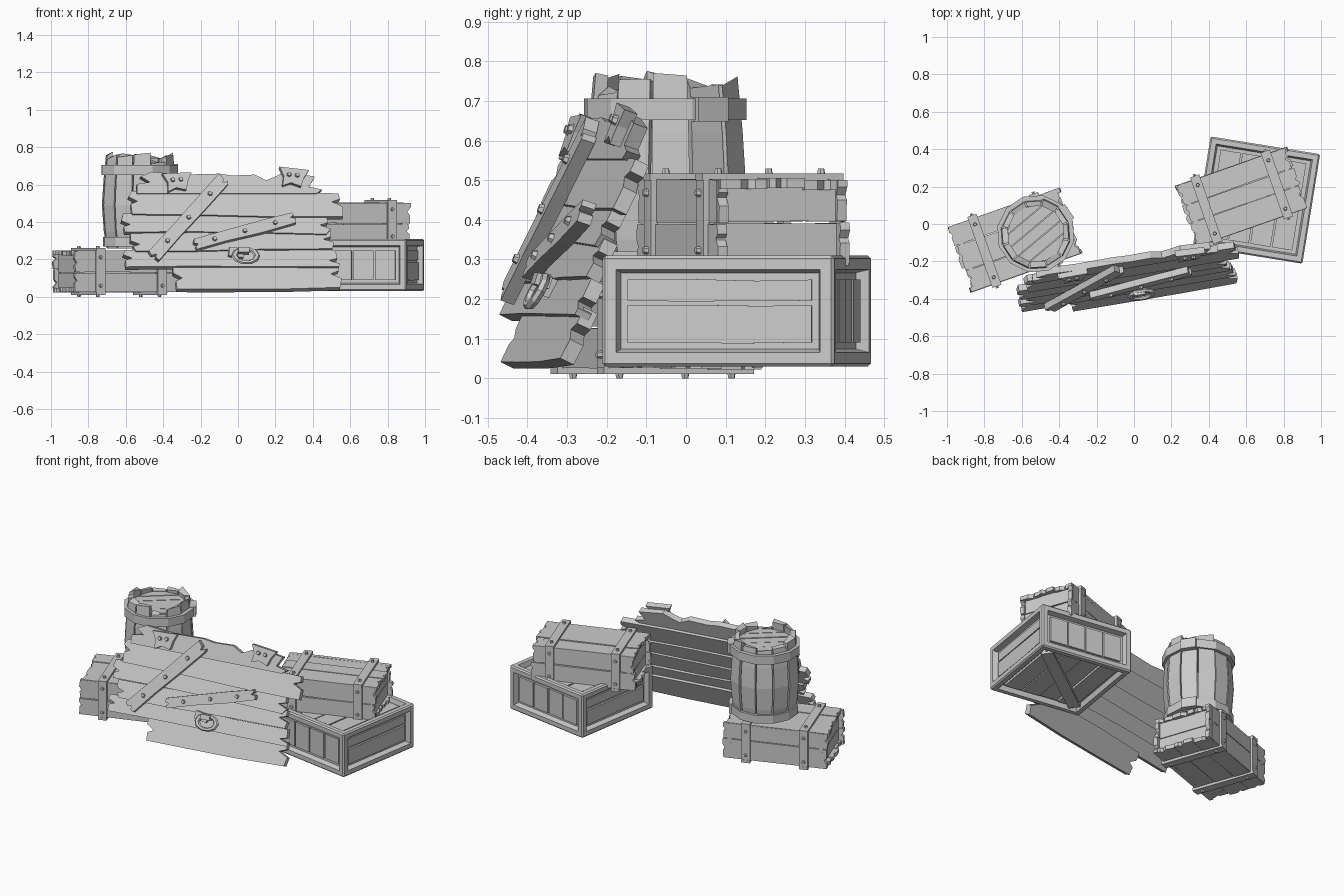
import bpy, bmesh, random
from math import sin, cos, pi, radians, atan2, hypot
from mathutils import Matrix, Vector

if "Cube" in bpy.data.objects:
    bpy.data.objects.remove(bpy.data.objects["Cube"])

random.seed(7)
T = lambda x, y, z: Matrix.Translation((x, y, z))
R = lambda deg, axis: Matrix.Rotation(radians(deg), 4, axis)
jit = lambda a: random.uniform(-a, a)


def finish(bm, name):
    bmesh.ops.recalc_face_normals(bm, faces=bm.faces[:])
    me = bpy.data.meshes.new(name)
    bm.to_mesh(me)
    bm.free()
    ob = bpy.data.objects.new(name, me)
    bpy.context.collection.objects.link(ob)
    return ob


def prism(bm, pts, y0, y1, M):
    """Extrude an x/z outline along y; -y is the outer side."""
    a = [bm.verts.new(M @ Vector((x, y0, z))) for x, z in pts]
    b = [bm.verts.new(M @ Vector((x, y1, z))) for x, z in pts]
    bm.faces.new(a)
    bm.faces.new(b[::-1])
    for i in range(len(pts)):
        j = (i + 1) % len(pts)
        bm.faces.new((a[i], b[i], b[j], a[j]))


def plank(bm, u0, u1, v0, v1, M, thick=0.03, rag=0.0, wav=0.003):
    """Board with wavy long edges and, if rag > 0, splintered ends."""
    h, w = v1 - v0, u1 - u0
    pts = [(u0 + abs(jit(rag)), v0)]
    pts += [(u0 + w * t, v0 + jit(wav)) for t in (.3, .65)]
    pts += [(u1 - abs(jit(rag)), v0)]
    if rag:
        k = random.uniform(.35, .65)
        pts += [(u1, v0 + h * (k - .2)), (u1 - rag * 2.2, v0 + h * k), (u1 - rag * .5, v0 + h * (k + .12))]
    pts += [(u1 - abs(jit(rag)), v1)]
    pts += [(u0 + w * t, v1 + jit(wav)) for t in (.7, .35)]
    pts += [(u0 + abs(jit(rag)), v1)]
    if rag:
        k = random.uniform(.35, .65)
        pts += [(u0, v0 + h * (k + .2)), (u0 + rag * 1.8, v0 + h * k), (u0 + rag * .4, v0 + h * (k - .12))]
    prism(bm, pts, 0, thick, M)


def bar(bm, u0, u1, v0, v1, y0, y1, M):
    prism(bm, [(u0, v0), (u1, v0), (u1, v1), (u0, v1)], y0, y1, M)


def bolt(bm, u, v, y, M, r=0.011, d=0.014):
    bmesh.ops.create_cone(bm, cap_ends=True, segments=6, radius1=r, radius2=r * .75, depth=d,
                          matrix=M @ T(u, y - d / 2 + .002, v) @ R(90, 'X'))


def box_sides(L, W, H, M):
    """(matrix, u half, v range) for front, back, +x, -x, top, bottom."""
    return [(M @ T(0, -W/2, 0), L/2, 0, H), (M @ T(0, W/2, 0) @ R(180, 'Z'), L/2, 0, H),
            (M @ T(L/2, 0, 0) @ R(90, 'Z'), W/2, 0, H), (M @ T(-L/2, 0, 0) @ R(-90, 'Z'), W/2, 0, H),
            (M @ T(0, 0, H) @ R(-90, 'X'), L/2, -W/2, W/2), (M @ R(90, 'X'), L/2, -W/2, W/2)]


# Long strapped plank crates
def strapped_crate(name, L, W, H, M, strap):
    wood, straps = bmesh.new(), bmesh.new()
    for i, (F, u, v0, v1) in enumerate(box_sides(L, W, H, M)):
        n = 3 if i > 3 else 2
        end = i in (2, 3)
        cuts = [v0] + [v0 + (v1 - v0) * (k / n) + jit(.018) for k in range(1, n)] + [v1]
        for a, b in zip(cuts, cuts[1:]):
            ext = 0 if end else .012
            plank(wood, -u - ext + jit(.01) * (not end), u + ext + jit(.01) * (not end), a + .002, b - .002,
                  F @ T(0, .012 if end else jit(.003), 0), .025, 0 if end else .008, .002)
        if end:
            continue
        for s in (-strap, strap):
            e = .012 if i < 2 else .016
            bar(straps, s - .026, s + .026, v0 - e, v1 + e, -.014, .004, F)
            for v in (v0 + .035, v1 - .035):
                bolt(straps, s, v, -.014, F)
    finish(wood, name + "_planks")
    finish(straps, name + "_straps")


strapped_crate("left_crate", .60, .37, .222, T(-.635, -.085, .025) @ R(19.5, 'Z'), .175)
strapped_crate("upper_right_crate", .60, .345, .215, T(.575, .145, .288) @ R(19.3, 'Z'), .2)

# Square framed crate with recessed slatted panels
MC = T(.655, .128, .03) @ R(-9.2, 'Z')
S, HC = .593, .28
bm = bmesh.new()
bmesh.ops.create_cube(bm, size=1, matrix=MC @ T(0, 0, HC / 2) @ Matrix.Diagonal((S, S, HC, 1)))
sides = bm.faces[:]
bmesh.ops.inset_individual(bm, faces=sides, thickness=.05)
bmesh.ops.inset_individual(bm, faces=sides, thickness=.012, depth=-.032)
rims = [e for e in bm.edges if abs(e.calc_face_angle(0) - pi / 2) < .02]
bmesh.ops.bevel(bm, geom=rims, offset=.008, segments=1, affect='EDGES')
finish(bm, "framed_crate_frame")
bm = bmesh.new()
for i, (F, u, v0, v1) in enumerate(box_sides(S, S, HC, MC)):
    u, v0, v1 = u - .061, v0 + .061, v1 - .061
    if i in (2, 3):                       # two boards lying along the side
        mid = (v0 + v1) / 2 + .02
        plank(bm, -u, u, v0, mid - .006, F @ T(0, .02, 0), .02)
        plank(bm, -u, u, mid + .006, v1, F @ T(0, .024, 0), .02)
    else:                                 # upright slats
        n = 4
        for k in range(n):
            a = -u + 2 * u * k / n
            bar(bm, a + .004, a + 2 * u / n - .004, v0, v1, .02 + jit(.004), .04, F)
    if i == 5:                            # diagonal brace underneath
        bar(bm, -.32, .32, -.035, .035, .003, .03, F @ R(45, 'Y'))
finish(bm, "framed_crate_panels")

# Barrel: separate bulging staves with broken tops
MB = T(-.525, -.052, 0) @ R(4, 'Z')
N = 12
bm = bmesh.new()
for k in range(N):
    c, hw, dr = 2 * pi * k / N, pi / N - .02, jit(.004)
    top = random.uniform(.725, .765)
    rings = []
    for z, r in ((.258, .172), (.35, .188), (.49, .198), (.62, .190), (top, .177)):
        ring = []
        for rr, a in ((r + dr, -hw), (r + dr, hw), (r - .03, hw), (r - .03, -hw)):
            zz = z + (jit(.016) if z == top else 0)
            ring.append(bm.verts.new(MB @ Vector((rr * cos(c + a) / cos(hw), rr * sin(c + a) / cos(hw), zz))))
        rings.append(ring)
    for a, b in zip(rings, rings[1:]):
        for i in range(4):
            bm.faces.new((a[i], a[(i + 1) % 4], b[(i + 1) % 4], b[i]))
    bm.faces.new(rings[0][::-1])
    bm.faces.new(rings[-1])
finish(bm, "barrel_staves")

# Barrel hoops
bm = bmesh.new()
for z0, z1, r in ((.268, .32, .2), (.652, .706, .209)):
    loops = [[bm.verts.new(MB @ Vector((q * cos(a), q * sin(a), z)))
              for a in [2 * pi * (k + .5) / N for k in range(N)]]
             for q, z in ((r, z0), (r, z1), (r - .026, z1), (r - .026, z0))]
    for i in range(4):
        A, B = loops[i], loops[(i + 1) % 4]
        for k in range(N):
            bm.faces.new((A[k], A[(k + 1) % N], B[(k + 1) % N], B[k]))
    bar(bm, -.045, .045, z0 - .004, z1 + .004, -r - .008, -r + .03, MB @ R(120, 'Z'))
finish(bm, "barrel_hoops")

# Barrel lid boards and base
bm = bmesh.new()
for k in range(5):
    a, b = -.155 + .062 * k + .002, -.155 + .062 * (k + 1) - .002
    half = lambda v: (max(.157 ** 2 - v * v, .0004)) ** .5
    F = MB @ T(0, 0, .715 + jit(.006)) @ R(36, 'Z') @ R(-90, 'X')
    prism(bm, [(-half(a), a), (half(a), a), (half(b), b), (-half(b), b)], 0, .022, F)
bmesh.ops.create_cone(bm, cap_ends=True, segments=N, radius1=.16, radius2=.16, depth=.02, matrix=MB @ T(0, 0, .275))
finish(bm, "barrel_lid_and_base")

# Leaning wall of splintered planks: x range and height range as seen from the front
MW = T(0, -.395, .05) @ R(9.5, 'Z') @ R(-19, 'X')
uv = lambda x, z: ((x + .054 * (z - .05)) / .986, (z - .05) / .946)
bm = bmesh.new()
for x0, x1, z0, z1 in ((-.34, .55, .04, .175), (-.61, .54, .155, .25), (-.57, .51, .245, .345),
                       (-.62, .49, .335, .44), (-.58, .555, .43, .56)):
    (u0, v0), (u1, v1) = uv(x0, z0), uv(x1, z1)
    F = MW @ T((u0 + u1) / 2, 0, v0) @ R(-7, 'X') @ T(0, -.014, 0) @ R(jit(.8), 'Y')
    w = (u1 - u0) / 2
    plank(bm, -w, w, 0, v1 - v0, F, .038, .026, .007)
# top plank with its broken upper edge
outline = [(-.54, .55), (.42, .55), (.45, .57), (.38, .585), (.41, .64), (.25, .665), (.19, .635), (.15, .62),
           (.09, .65), (-.03, .645), (-.1, .655), (-.3, .65), (-.46, .665), (-.52, .64), (-.47, .61), (-.54, .6)]
prism(bm, [uv(*p) for p in outline], -.012, .026, MW)
finish(bm, "wall_planks")

# Diagonal cleats, broken stubs and their bolts
bm = bmesh.new()
for p, q, w in (((-.46, .20), (-.08, .62), .075), ((-.24, .265), (.30, .41), .06)):
    (u0, v0), (u1, v1) = uv(*p), uv(*q)
    half, ang = hypot(u1 - u0, v1 - v0) / 2, atan2(v1 - v0, u1 - u0)
    F = MW @ T((u0 + u1) / 2, -.05, (v0 + v1) / 2) @ Matrix.Rotation(-ang, 4, 'Y')
    plank(bm, -half, half, -w / 2, w / 2, F, .036, .012, .004)
    for t in (-.6, 0, .6):
        bolt(bm, t * half, 0, 0, F, .014)
for x, z, tilt in ((-.33, .605, -4), (.29, .63, 5)):
    u, v = uv(x, z)
    F = MW @ T(u, -.04, v) @ R(tilt, 'Y')
    prism(bm, [(-.055, -.055), (-.01, -.035), (.045, -.05), (.06, .0), (.085, .045), (-.075, .05), (-.05, .0)],
          0, .035, F)
    bolt(bm, -.022, .01, 0, F, .014)
    bolt(bm, .022, .01, 0, F, .014)
finish(bm, "wall_cleats")

# Ring handle and its clasp
u, v = uv(.025, .205)
bm = bmesh.new()
bar(bm, -.08, .0, -.005, .045, -.032, .0, MW @ T(u, 0, v) @ R(8, 'Y'))
bar(bm, -.03, .03, .015, .045, -.06, -.02, MW @ T(u, 0, v))
finish(bm, "handle_clasp")
bpy.ops.mesh.primitive_torus_add(major_segments=10, minor_segments=6, major_radius=.042, minor_radius=.012)
ring = bpy.context.object
ring.name = "handle_ring"
ring.matrix_world = MW @ T(u + .01, -.045, v) @ R(80, 'X') @ Matrix.Diagonal((1.45, 1, 1, 1))
